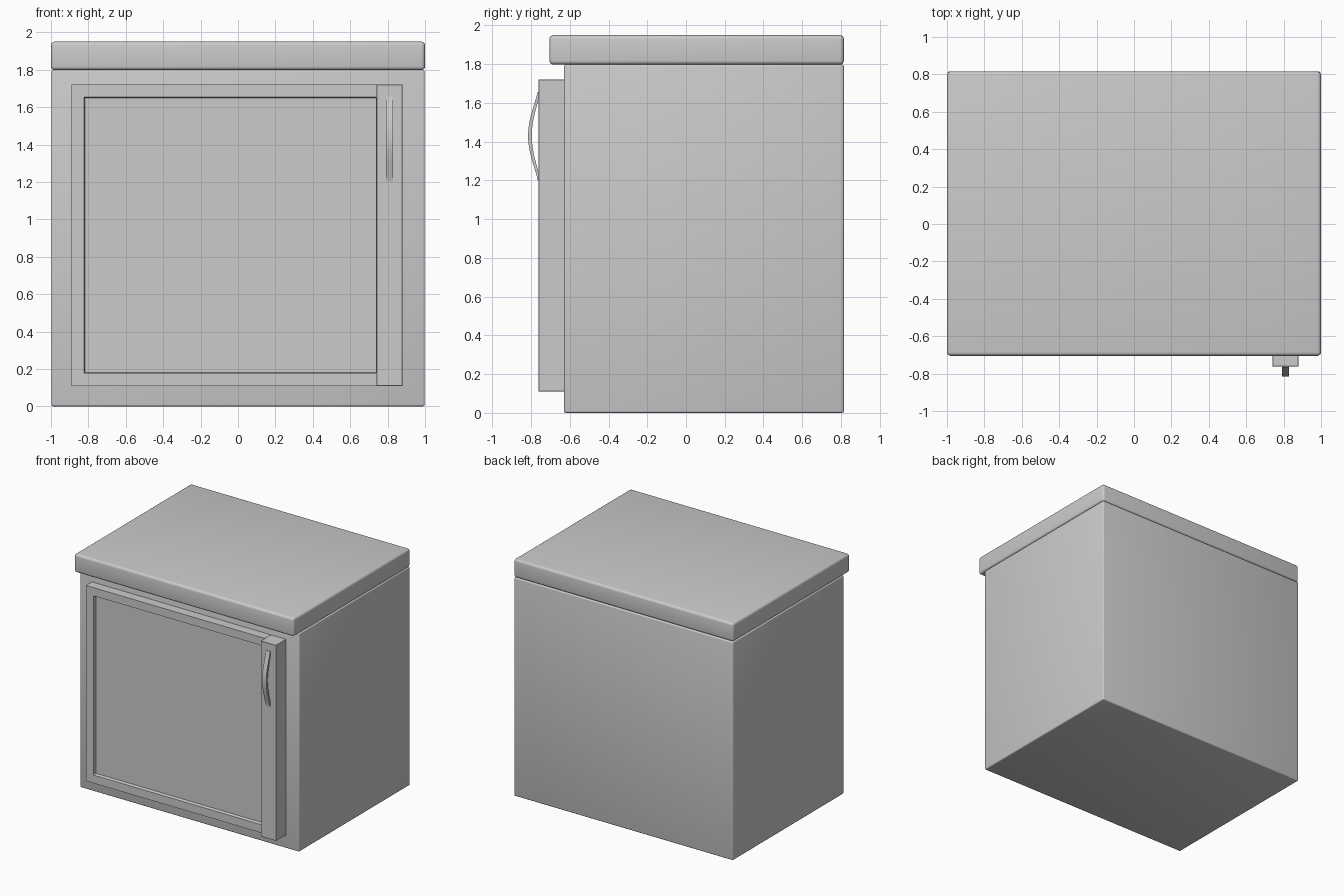
import bpy, bmesh, math

if "Cube" in bpy.data.objects:
    bpy.data.objects.remove(bpy.data.objects["Cube"])


def finish(obj, bevel=0.0, segments=3):
    if bevel:
        mod = obj.modifiers.new("bevel", "BEVEL")
        mod.width, mod.segments = bevel, segments
    bpy.ops.object.select_all(action="DESELECT")
    obj.select_set(True)
    bpy.context.view_layer.objects.active = obj
    if bevel:
        bpy.ops.object.modifier_apply(modifier="bevel")
    bpy.ops.object.shade_smooth_by_angle(angle=math.radians(35))
    return obj


def from_bmesh(name, bm):
    bmesh.ops.recalc_face_normals(bm, faces=bm.faces)
    mesh = bpy.data.meshes.new(name)
    bm.to_mesh(mesh)
    bm.free()
    obj = bpy.data.objects.new(name, mesh)
    bpy.context.collection.objects.link(obj)
    return obj


def box(name, x, y, z, bevel=0.0, segments=3):
    bm = bmesh.new()
    bmesh.ops.create_cube(bm, size=1)
    for v in bm.verts:
        for i, (lo, hi) in enumerate((x, y, z)):
            v.co[i] = lo if v.co[i] < 0 else hi
    return finish(from_bmesh(name, bm), bevel, segments)


# Cabinet carcass and overhanging worktop
box("cabinet_body", (-0.998, 0.998), (-0.63, 0.815), (0, 1.798), 0.01)
box("worktop", (-1, 1), (-0.705, 0.815), (1.798, 1.95), 0.02, 4)

# Door: slab with an inset, recessed panel
door = bmesh.new()
bmesh.ops.create_cube(door, size=1)
for v in door.verts:
    v.co.x = -0.89 if v.co.x < 0 else 0.74
    v.co.y = -0.707 if v.co.y < 0 else -0.62
    v.co.z = 0.11 if v.co.z < 0 else 1.72
door.normal_update()
front = min(door.faces, key=lambda f: f.calc_center_median().y)
bmesh.ops.inset_region(door, faces=[front], thickness=0.095)
for v in front.verts:
    if v.co.x > 0:
        v.co.x = 0.739
panel = bmesh.ops.extrude_discrete_faces(door, faces=[front])["faces"][0]
for v in panel.verts:
    v.co.y += 0.027
    # slightly sloped reveal around the panel
    v.co.x += 0.005 if v.co.x < 0 else 0
    v.co.z += 0.005 if v.co.z < 0.9 else -0.005
finish(from_bmesh("door_panel", door))

# Thicker stile that carries the handle
box("door_stile", (0.74, 0.88), (-0.762, -0.62), (0.11, 1.72), 0.002, 1)

# Bowed handle: arc outline extruded across its width
STEPS, MID, HALF = 20, 1.43, 0.227
ts = [-1 + 2 * i / STEPS for i in range(STEPS + 1)]


def bow(t, base, depth):
    return (base - depth * math.cos(t * math.pi / 2) ** 1.2, MID + HALF * t)


outer = [bow(t, -0.766, 0.049) for t in ts]
inner = [bow(t * 0.9, -0.752, 0.044) for t in reversed(ts)]
foot = [(-0.752, MID + HALF)], [(-0.752, MID - HALF)]
outline = outer + foot[0] + inner + foot[1]
handle = bmesh.new()
face = handle.faces.new([handle.verts.new((0.79, y, z)) for y, z in outline])
side = bmesh.ops.extrude_face_region(handle, geom=[face])["geom"]
bmesh.ops.translate(handle, vec=(0.038, 0, 0),
                    verts=[g for g in side if isinstance(g, bmesh.types.BMVert)])
finish(from_bmesh("door_handle", handle))
